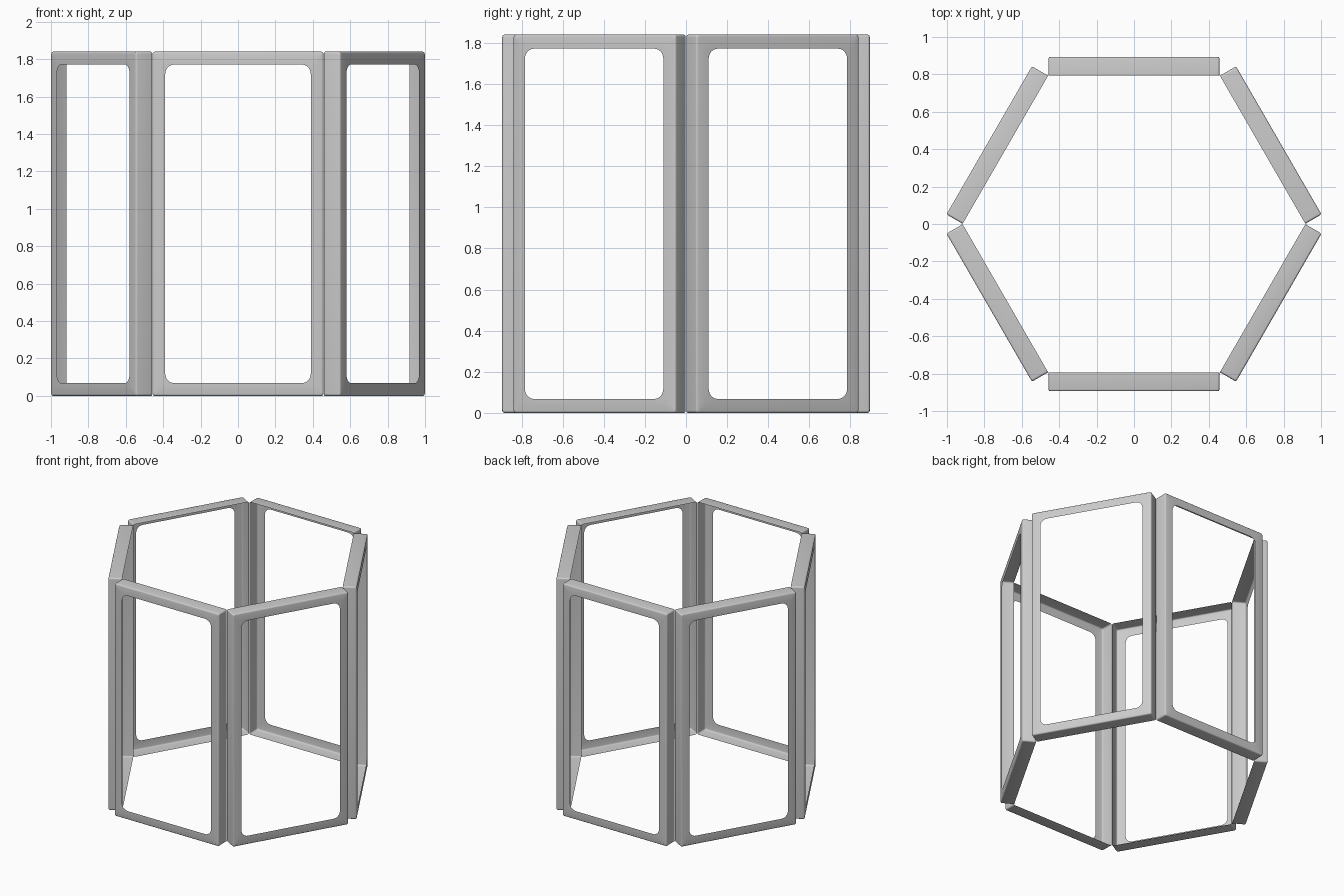
import bpy, bmesh, math
from mathutils import Matrix

if "Cube" in bpy.data.objects:
    bpy.data.objects.remove(bpy.data.objects["Cube"])

HALF_W, HEIGHT, DEPTH = 0.457, 1.84, 0.10
OUTER = 0.894      # distance from centre to each outer face
RIM = 0.068        # visible frame width around the opening
BEVEL = 0.01


def rounded_ring(bm, inset, radius, y, steps=6):
    """Rounded rectangle in the xz plane, inset from the panel outline."""
    hw, hh = HALF_W - inset, HEIGHT / 2 - inset
    verts = []
    for corner, (sx, sz) in enumerate([(1, 1), (-1, 1), (-1, -1), (1, -1)]):
        for i in range(steps + 1):
            a = math.radians(90) * (corner + i / steps)
            verts.append(bm.verts.new((sx * (hw - radius) + radius * math.cos(a), y,
                                       HEIGHT / 2 + sz * (hh - radius) + radius * math.sin(a))))
    return verts


def panel_frame(name, angle):
    """Thin pressed frame: face with opening, soft edge, side walls, open inner side."""
    bm = bmesh.new()
    rings = [rounded_ring(bm, RIM, 0.05, -OUTER)]
    for k in range(4):
        a = math.radians(30 * k)
        rings.append(rounded_ring(bm, BEVEL * (1 - math.sin(a)), 0.012,
                                  -OUTER + BEVEL * (1 - math.cos(a))))
    rings.append(rounded_ring(bm, 0, 0.012, -OUTER + DEPTH))
    for r0, r1 in zip(rings, rings[1:]):
        n = len(r0)
        for i in range(n):
            j = (i + 1) % n
            bm.faces.new((r0[i], r0[j], r1[j], r1[i]))
    # make the outer face point outwards
    bm.normal_update()
    bm.faces.ensure_lookup_table()
    if bm.faces[0].normal.y > 0:
        bmesh.ops.reverse_faces(bm, faces=bm.faces[:])
    bm.transform(Matrix.Rotation(angle, 4, 'Z'))
    mesh = bpy.data.meshes.new(name)
    bm.to_mesh(mesh)
    bm.free()
    obj = bpy.data.objects.new(name, mesh)
    bpy.context.collection.objects.link(obj)
    bpy.ops.object.select_all(action='DESELECT')
    obj.select_set(True)
    bpy.context.view_layer.objects.active = obj
    bpy.ops.object.shade_smooth_by_angle(angle=math.radians(35))


# six frames around the hexagon
for i, side in enumerate(["front", "front_right", "back_right",
                          "back", "back_left", "front_left"]):
    panel_frame(side + "_frame", math.radians(60 * i))
